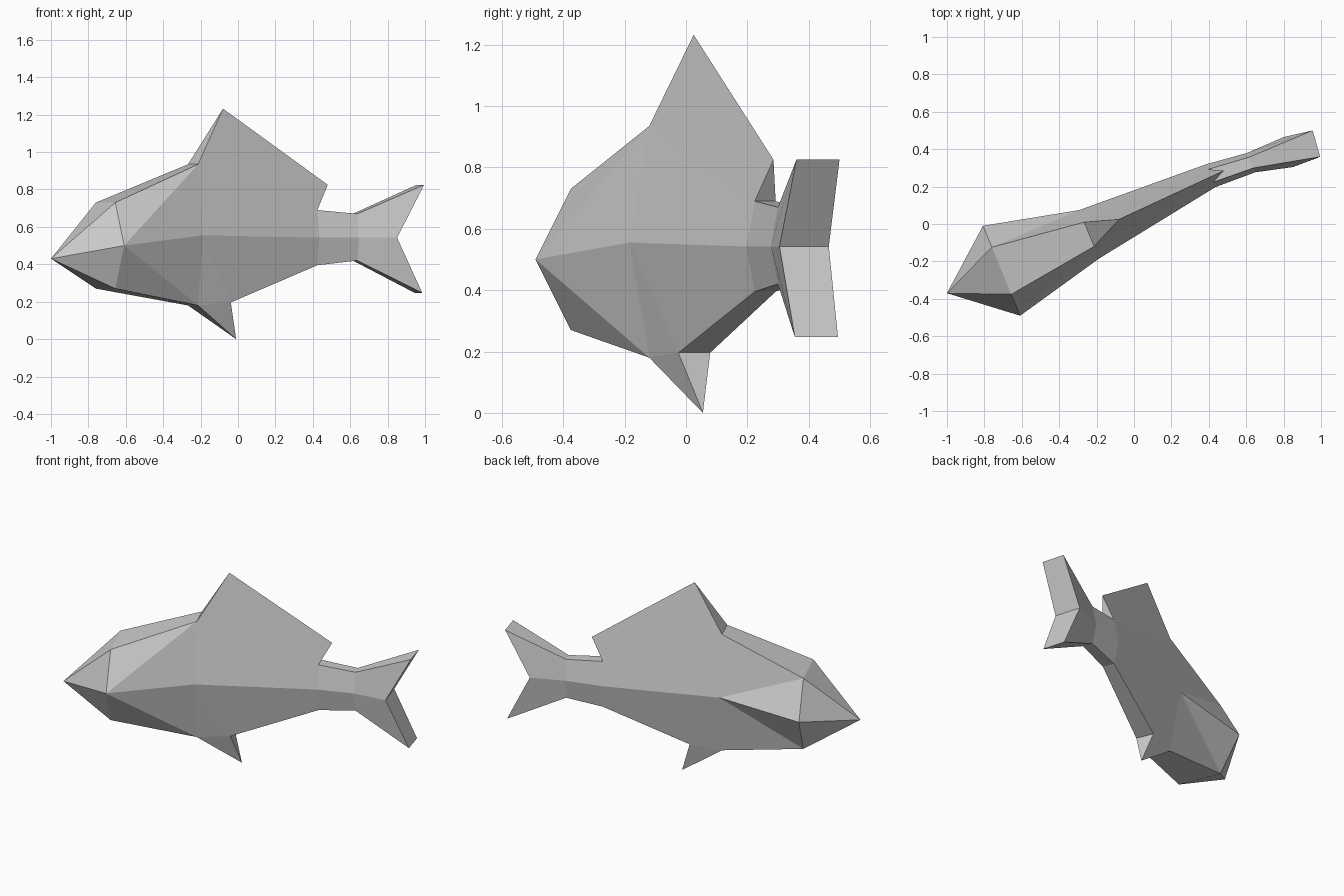
import bpy
import bmesh
from math import radians, sin, cos
from mathutils import Vector

cube = bpy.data.objects.get("Cube")
if cube:
    bpy.data.objects.remove(cube, do_unlink=True)

# One plain grey for the whole fish
grey = bpy.data.materials.new("grey")
grey.use_nodes = True
colour = (0.6, 0.6, 0.6, 1.0)
grey.diffuse_color = colour
grey.node_tree.nodes["Principled BSDF"].inputs["Base Color"].default_value = colour

RIGHT, LEFT = 0, 1


def pair(x, y, z, half_width, turn=22.5):
    """Right and left points either side of the spine."""
    side = Vector((sin(radians(turn)), -cos(radians(turn)), 0)) * half_width
    centre = Vector((x, y, z))
    return centre + side, centre - side


def section(x, y, low, mid, high, wide, narrow):
    """Six-sided body section as bottom, middle and top pairs."""
    return [pair(x, y, low, narrow), pair(x, y, mid, wide), pair(x, y, high, narrow)]


def build(name, faces):
    bm = bmesh.new()
    for points in faces:
        bm.faces.new([bm.verts.new(p) for p in points])
    bmesh.ops.remove_doubles(bm, verts=bm.verts, dist=0.0005)
    bmesh.ops.recalc_face_normals(bm, faces=bm.faces)
    mesh = bpy.data.meshes.new(name)
    bm.to_mesh(mesh)
    bm.free()
    mesh.materials.append(grey)
    obj = bpy.data.objects.new(name, mesh)
    bpy.context.collection.objects.link(obj)
    return obj


def cross(a, b):
    """Quad joining two right-left pairs."""
    return [a[RIGHT], a[LEFT], b[LEFT], b[RIGHT]]


# Sections from head to tail root
nose = Vector((-1, -0.37, 0.43))
head = section(-0.708, -0.25, 0.27, 0.50, 0.73, 0.26, 0.136)
chest = section(-0.24, -0.055, 0.18, 0.555, 0.935, 0.14, 0.07)
rear = section(0.41, 0.258, 0.395, 0.542, 0.69, 0.066, 0.037)
root = section(0.626, 0.328, 0.42, 0.542, 0.67, 0.056, 0.031)
belly = pair(-0.06, 0.027, 0.196, 0.056)

# Body
faces = []
for s in (RIGHT, LEFT):
    for end in (0, 2):
        faces.append([nose, head[1][s], head[end][s]])
        # The cheek creases run opposite ways on the two sides
        if s == RIGHT:
            faces.append([head[1][s], head[end][s], chest[end][s]])
            faces.append([head[1][s], chest[end][s], chest[1][s]])
        else:
            faces.append([head[1][s], head[end][s], chest[1][s]])
            faces.append([head[end][s], chest[end][s], chest[1][s]])
        faces.append([rear[1][s], rear[end][s], root[end][s], root[1][s]])
    faces.append([chest[1][s], chest[2][s], rear[2][s], rear[1][s]])
    faces.append([chest[1][s], chest[0][s], belly[s]])
    faces.append([chest[1][s], belly[s], rear[0][s], rear[1][s]])
for end in (0, 2):
    faces.append([nose, *head[end]])
    faces.append(cross(head[end], chest[end]))
    faces.append(cross(rear[end], root[end]))
faces.append(cross(belly, rear[0]))
build("body", faces)

# Dorsal fin
peak = Vector((-0.08, 0.025, 1.232))
back_tip = Vector((0.48, 0.285, 0.825))
faces = [[*chest[2], peak], [*rear[2], back_tip]]
for s in (RIGHT, LEFT):
    faces.append([chest[2][s], peak, back_tip, rear[2][s]])
build("dorsal_fin", faces)

# Belly fin
tip = Vector((-0.01, 0.055, 0))
faces = [[*chest[0], tip], [*belly, tip]]
for s in (RIGHT, LEFT):
    faces.append([chest[0][s], belly[s], tip])
build("belly_fin", faces)

# Forked tail fin
fork = pair(0.826, 0.385, 0.542, 0.084, 17)
lobes = {0: pair(0.965, 0.425, 0.247, 0.073, 16), 2: pair(0.975, 0.43, 0.825, 0.073, 16)}
faces = []
for end, lobe in lobes.items():
    faces += [cross(root[end], lobe), cross(lobe, fork)]
    for s in (RIGHT, LEFT):
        faces.append([root[1][s], root[end][s], lobe[s], fork[s]])
build("tail_fin", faces)
